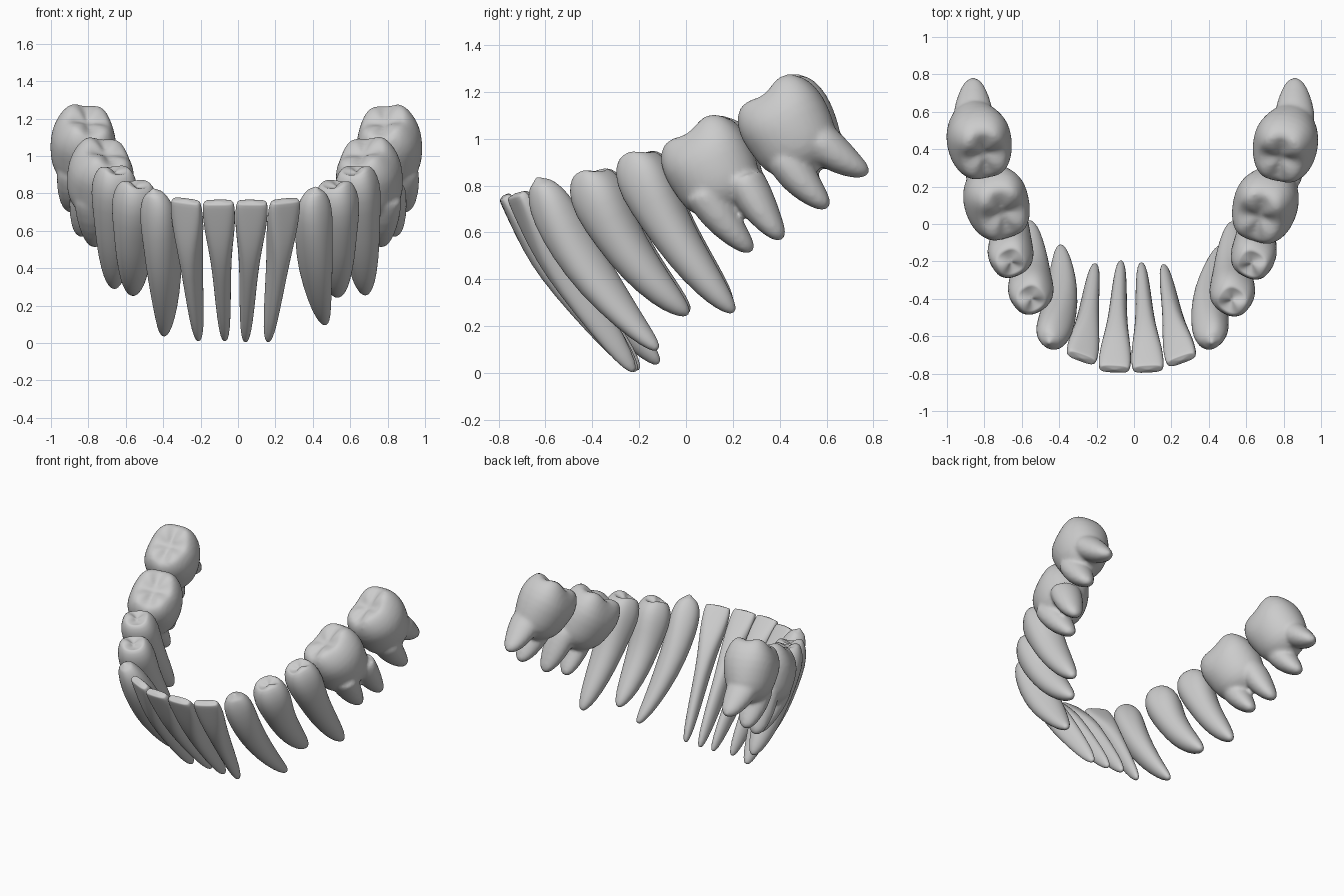
import bpy, bmesh
from math import sin, cos, pi, radians
from mathutils import Vector

cube = bpy.data.objects.get("Cube")
if cube:
    bpy.data.objects.remove(cube)

enamel = bpy.data.materials.new("grey enamel")
enamel.use_nodes = True
enamel.diffuse_color = (0.6, 0.6, 0.6, 1)
enamel.node_tree.nodes["Principled BSDF"].inputs["Base Color"].default_value = (0.6, 0.6, 0.6, 1)

SEG = 24


def loft(bm, start, ctrl, tip, buccal, sections, cap, square):
    """Sweep rounded sections (t, half width, half depth) along a bent axis."""
    rings = []

    def frame(t):
        p = start * (1 - t) ** 2 + ctrl * 2 * t * (1 - t) + tip * t * t
        axis = ((ctrl - start) * (1 - t) + (tip - ctrl) * t).normalized()
        v = (buccal - axis * buccal.dot(axis)).normalized()
        return p, axis, axis.cross(v), v

    def ring(t, w, d, scale=1, height=None):
        p, axis, u, v = frame(t)
        n = 2 / (2 + square * max(0, 1 - 1.6 * t))
        verts = []
        for i in range(SEG):
            a = 2 * pi * i / SEG
            c, s = cos(a), sin(a)
            cu = abs(c) ** n * (1 if c > 0 else -1) * w * scale
            sv = abs(s) ** n * (1 if s > 0 else -1) * d * scale
            up = height(a) if height else 0
            verts.append(bm.verts.new(p + u * cu + v * sv - axis * up))
        rings.append(verts)

    # Biting surface: cusps on the rim, sinking or rising towards the middle
    t0, w0, d0 = sections[0]
    p, axis, u, v = frame(t0)
    top = bm.verts.new(p - axis * cap(0, 0))
    for scale in (0.3, 0.6, 0.85):
        ring(t0, w0, d0, scale, lambda a: cap(scale, a))
    for k, (t, w, d) in enumerate(sections):
        fade = max(0, 1 - k * 0.6)
        ring(t, w, d, 1, lambda a: cap(1, a) * fade)
    p, axis, u, v = frame(1)
    end = bm.verts.new(p + axis * sections[-1][1] * 0.4)
    for a, b in zip(rings, rings[1:]):
        for i in range(SEG):
            j = (i + 1) % SEG
            bm.faces.new((a[i], a[j], b[j], b[i]))
    for i in range(SEG):
        j = (i + 1) % SEG
        bm.faces.new((top, rings[0][j], rings[0][i]))
        bm.faces.new((end, rings[-1][i], rings[-1][j]))


# Biting surface shapes: r runs from centre to rim, a is the angle (buccal at +90)
def edge_cap(r, a):
    return 0.008 * (1 - r)


def point_cap(r, a):
    return 0.03 * (1 - r) - 0.01 * r * abs(cos(a))


def two_cusp_cap(r, a):
    return 0.06 * r * (1.15 - r) * (1 - 1.4 * cos(a) ** 2 + 0.5 * sin(a)) - 0.03 * (1 - r) - 0.015 * r


def four_cusp_cap(r, a):
    groove = abs(sin(2 * a)) ** 0.7
    return 0.09 * r * (1.25 - r) * groove - 0.035 * (1 - r) - 0.015 * r


INCISOR = [(0, .081, .026), (.05, .088, .036), (.18, .084, .06), (.33, .064, .082),
           (.5, .05, .082), (.75, .041, .064), (.93, .03, .042), (1, .015, .018)]
CANINE = [(0, .055, .045), (.05, .085, .07), (.16, .1, .096), (.33, .092, .108),
          (.55, .08, .105), (.8, .055, .07), (.94, .036, .043), (1, .018, .02)]
PREMOLAR = [(0, .075, .08), (.06, .105, .108), (.18, .122, .126), (.38, .098, .112),
            (.6, .087, .1), (.82, .066, .073), (.94, .043, .048), (1, .02, .022)]
MOLAR = [(0, .15, .115), (.12, .183, .15), (.35, .2, .18), (.6, .19, .17),
         (.85, .175, .145), (1, .12, .1)]
ROOT = [(0, .085, .11), (.35, .083, .102), (.7, .06, .077), (.92, .038, .05), (1, .02, .025)]

# kind: sections, cap, squareness, axis bend
KINDS = {
    "central_incisor": (INCISOR, edge_cap, 1.2, (0, -.015, .005)),
    "lateral_incisor": (INCISOR, edge_cap, 1.2, (0, -.015, .005)),
    "canine": (CANINE, point_cap, .3, (-.06, -.06, -.06)),
    "first_premolar": (PREMOLAR, two_cusp_cap, .4, (0, -.08, -.09)),
    "second_premolar": (PREMOLAR, two_cusp_cap, .5, (0, -.07, -.05)),
    "first_molar": (MOLAR, four_cusp_cap, 1, (0, .02, 0)),
    "second_molar": (MOLAR, four_cusp_cap, .8, (0, .02, .01)),
}
BUCCAL = dict(zip(KINDS, (-87, -70, -52, -35, -28, -14, -8)))

# Crown and lower end of every tooth, outward x
LEFT = {
    "central_incisor": ((.075, -.775, .752), (.04, -.215, .012)),
    "lateral_incisor": ((.253, -.725, .76), (.16, -.225, .012)),
    "canine": ((.415, -.625, .81), (.465, -.125, .105)),
    "first_premolar": ((.525, -.415, .865), (.53, .005, .255)),
    "second_premolar": ((.63, -.22, .94), (.68, .2, .265)),
    "first_molar": ((.665, .03, 1.025), (.755, .18, .71)),
    "second_molar": ((.78, .345, 1.19), (.85, .515, .88)),
}
RIGHT = {
    "central_incisor": ((.105, -.775, .752), (.07, -.205, .017)),
    "lateral_incisor": ((.28, -.715, .76), (.21, -.22, .017)),
    "canine": ((.45, -.625, .80), (.395, -.12, .045)),
    "first_premolar": ((.55, -.405, .865), (.56, .01, .265)),
    "second_premolar": ((.66, -.21, .94), (.66, .19, .3)),
    "first_molar": ((.7, .05, 1.025), (.785, .19, .71)),
    "second_molar": ((.80, .365, 1.195), (.865, .53, .88)),
}
# Mesial and distal molar roots, start and tip
ROOTS = {
    "first_molar": (((.77, .07, .78), (.76, .28, .522)), ((.79, .25, .83), (.835, .41, .575))),
    "second_molar": (((.86, .42, .92), (.89, .605, .71)), ((.86, .56, 1.0), (.86, .775, .855))),
}


def add_modifier(ob, kind, **settings):
    mod = ob.modifiers.new(kind.title(), kind)
    for key, value in settings.items():
        setattr(mod, key, value)


def tooth(side, sign, kind, crown, tip):
    sections, cap, square, bend = KINDS[kind]

    def place(p):
        return Vector((p[0] * sign, p[1], p[2]))

    a = radians(BUCCAL[kind])
    buccal = place((cos(a), sin(a), 0))
    crown, tip = place(crown), place(tip)
    bm = bmesh.new()
    loft(bm, crown, (crown + tip) / 2 + place(bend), tip, buccal, sections, cap, square)
    for start, end in ROOTS.get(kind, ()):
        start, end = place(start), place(end)
        mid = (start + end) / 2 + Vector((0, -.015, -.02))
        loft(bm, start, mid, end, buccal, ROOT, edge_cap, 0)
    bmesh.ops.recalc_face_normals(bm, faces=bm.faces)
    for f in bm.faces:
        f.smooth = True
    mesh = bpy.data.meshes.new(f"{side}_{kind}")
    bm.to_mesh(mesh)
    bm.free()
    mesh.materials.append(enamel)
    ob = bpy.data.objects.new(mesh.name, mesh)
    bpy.context.collection.objects.link(ob)
    add_modifier(ob, "SUBSURF", levels=1, render_levels=1)
    # Molar crowns and roots melt into one skin
    if kind in ROOTS:
        add_modifier(ob, "REMESH", mode="VOXEL", voxel_size=0.013, use_smooth_shade=True)
        add_modifier(ob, "SMOOTH", factor=0.5, iterations=6)


for side, sign, table in (("left", 1, LEFT), ("right", -1, RIGHT)):
    for kind, (crown, tip) in table.items():
        tooth(side, sign, kind, crown, tip)
